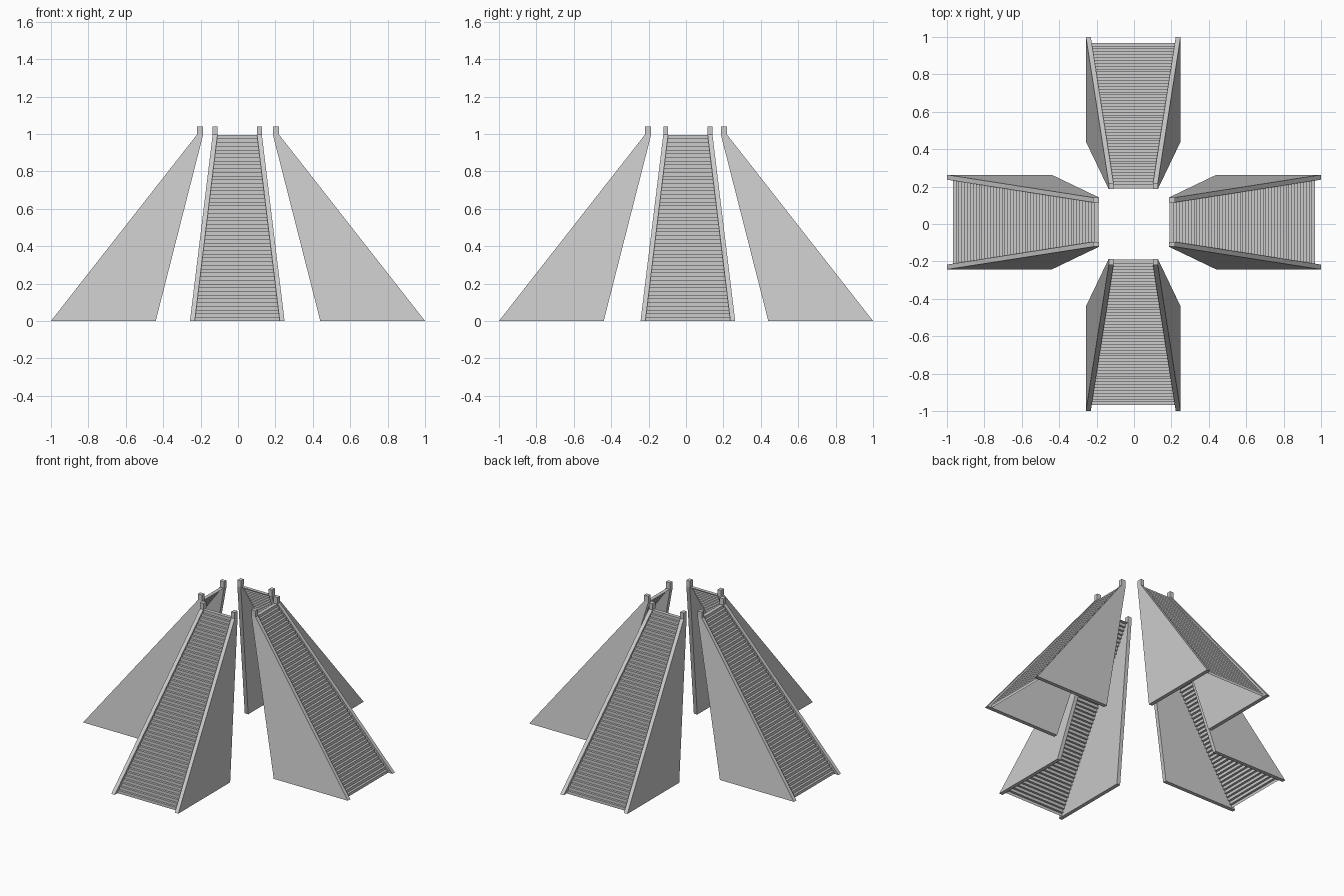
import bpy, math
from mathutils import Matrix

if "Cube" in bpy.data.objects:
    bpy.data.objects.remove(bpy.data.objects["Cube"])

STEPS = 50
TOP = 0.995          # height of the landing
WALL = 0.026         # side wall thickness


def half_width(z):
    # outer half width of a stair, walls lean inward as they rise
    return 0.253 - 0.122 * min(z, 1.0)


def make_object(name, verts, faces, matrix):
    mesh = bpy.data.meshes.new(name)
    mesh.from_pydata([matrix @ v for v in map(lambda p: Matrix.Translation(p).translation, verts)], [], faces)
    mesh.update()
    obj = bpy.data.objects.new(name, mesh)
    bpy.context.collection.objects.link(obj)
    return obj


def side_wall(name, side, matrix):
    # leaning slab with a small post at its top; profile is (distance, height)
    profile = [(1.0, 0), (0.218, 0.998), (0.218, 1.04), (0.186, 1.04), (0.186, 0.998), (0.44, 0)]
    n = len(profile)
    verts = [(side * (half_width(z) - t), -r, z) for t in (0, WALL) for r, z in profile]
    faces = [(0, 1, 4, 5), (1, 2, 3, 4), (n + 5, n + 4, n + 1, n), (n + 4, n + 3, n + 2, n + 1)]
    faces += [((i + 1) % n, i, i + n, (i + 1) % n + n) for i in range(n)]
    if side < 0:
        faces = [f[::-1] for f in faces]
    return make_object(name, verts, [f[::-1] for f in faces], matrix)


def steps(name, matrix):
    # folded sheet of risers and treads between the walls
    rise, start, end = TOP / STEPS, 0.968, 0.215
    run = (start - end) / (STEPS - 1)
    path = []
    for i in range(STEPS):
        r = start - i * run
        path += [(r, i * rise), (r, (i + 1) * rise)]
    path.append((0.19, TOP))
    verts = []
    for r, z in path:
        w = half_width(z) - WALL * 0.8
        verts += [(-w, -r, z), (w, -r, z)]
    faces = [(2 * i, 2 * i + 1, 2 * i + 3, 2 * i + 2) for i in range(len(path) - 1)]
    return make_object(name, verts, faces, matrix)


# four stairs around the centre
for k, label in enumerate(("front", "right", "back", "left")):
    shift = (-0.004, 0, 0) if k % 2 == 0 else (0, 0.01, 0)
    m = Matrix.Translation(shift) @ Matrix.Rotation(k * math.pi / 2, 4, 'Z')
    side_wall(label + "_stair_wall_a", -1, m)
    side_wall(label + "_stair_wall_b", 1, m)
    steps(label + "_stair_steps", m)
